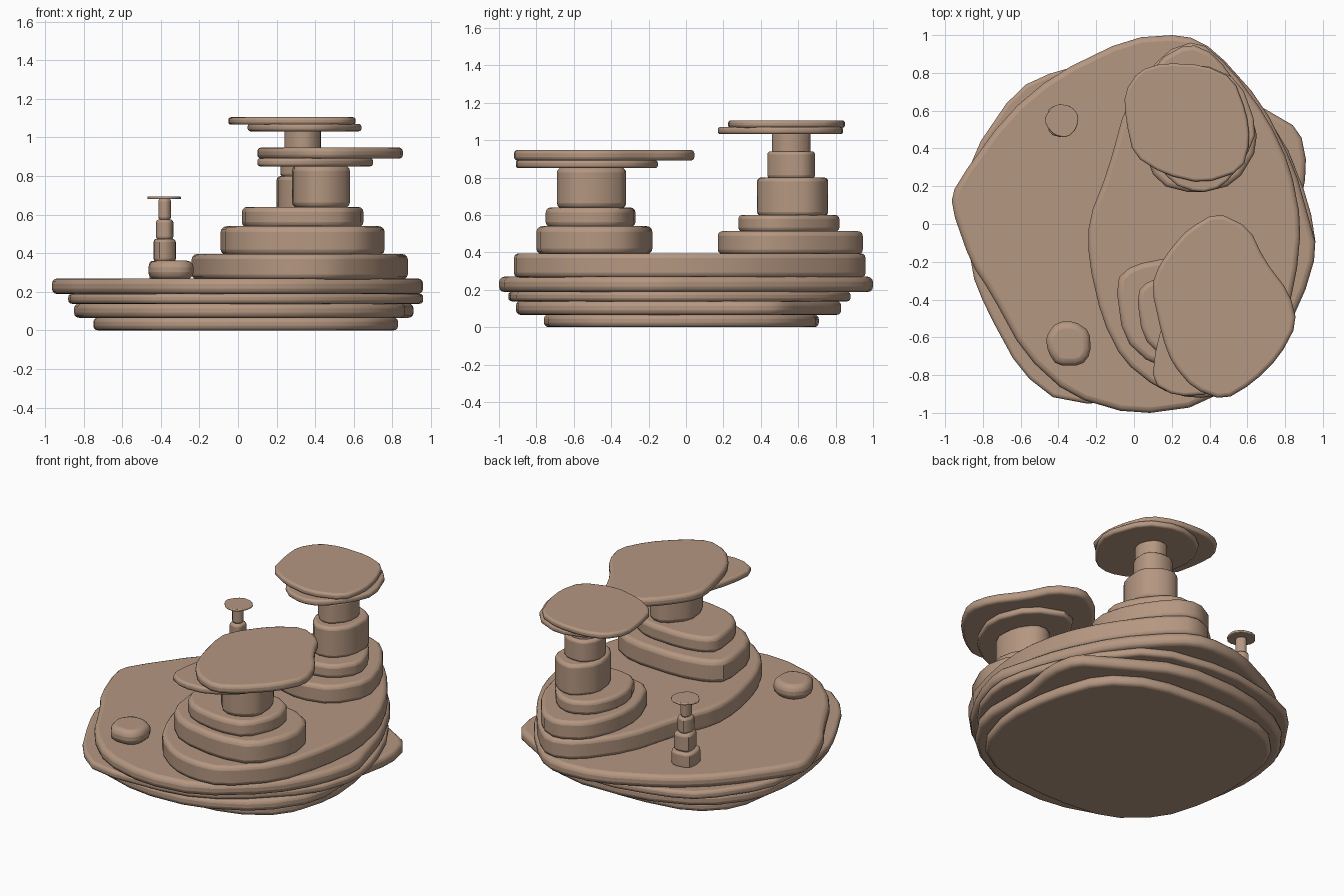
import bpy, bmesh, math, random

random.seed(4)
stone = bpy.data.materials.new("sandstone")
stone.diffuse_color = (0.46, 0.31, 0.22, 1)


def slab(name, pts, box, z0, z1, bevel=0.36, cut=0.22):
    """Rounded-edge stone layer: soft-cornered outline fitted to box (x0, x1, y0, y1)."""
    soft = []
    for i, a in enumerate(pts):
        b = pts[(i + 1) % len(pts)]
        for t in (cut, 1 - cut):
            soft.append((a[0] + (b[0] - a[0]) * t, a[1] + (b[1] - a[1]) * t))
    xs, ys = [p[0] for p in soft], [p[1] for p in soft]

    def fit(v, vals, lo, hi):
        return lo + (v - min(vals)) / (max(vals) - min(vals)) * (hi - lo)
    bm = bmesh.new()
    face = bm.faces.new([bm.verts.new((fit(x, xs, box[0], box[1]),
                                       fit(y, ys, box[2], box[3]), z0)) for x, y in soft])
    top = bmesh.ops.extrude_face_region(bm, geom=[face])["geom"]
    bmesh.ops.translate(bm, verts=[v for v in top if isinstance(v, bmesh.types.BMVert)],
                        vec=(0, 0, z1 - z0))
    bmesh.ops.recalc_face_normals(bm, faces=bm.faces)
    mesh = bpy.data.meshes.new(name)
    bm.to_mesh(mesh)
    bm.free()
    ob = bpy.data.objects.new(name, mesh)
    bpy.context.collection.objects.link(ob)
    mesh.materials.append(stone)
    mod = ob.modifiers.new("rounded_rim", "BEVEL")
    mod.width = (z1 - z0) * bevel
    mod.segments = 3
    mod.limit_method = "ANGLE"
    mod.angle_limit = math.radians(60)
    bpy.ops.object.select_all(action="DESELECT")
    ob.select_set(True)
    bpy.context.view_layer.objects.active = ob
    bpy.ops.object.shade_smooth_by_angle(angle=math.radians(40))
    return ob


def rough(n, power=3.0):
    """Irregular squarish ring of n points for blocks and pebbles."""
    ring = []
    for i in range(n):
        a = 2 * math.pi * (i + random.uniform(0.3, 0.7)) / n
        c, s = math.cos(a), math.sin(a)
        r = (abs(c) ** power + abs(s) ** power) ** (-1 / power) * random.uniform(0.93, 1.05)
        ring.append((r * c, r * s))
    return ring


# Base plates
slab("base_plate_1", [(-0.75, 0.1), (-0.7, 0.45), (-0.5, 0.65), (-0.1, 0.71), (0.4, 0.68),
     (0.68, 0.5), (0.8, 0.15), (0.83, -0.2), (0.72, -0.55), (0.45, -0.72), (0, -0.76),
     (-0.4, -0.72), (-0.65, -0.5), (-0.74, -0.2)], (-0.75, 0.83, -0.76, 0.71), 0, 0.067)
slab("base_plate_2", [(-0.85, 0.1), (-0.8, 0.4), (-0.6, 0.66), (-0.2, 0.82), (0.3, 0.83),
     (0.7, 0.6), (0.87, 0.5), (0.91, 0.3), (0.85, 0), (0.86, -0.4), (0.66, -0.7),
     (0.3, -0.89), (-0.1, -0.91), (-0.5, -0.78), (-0.75, -0.45), (-0.82, -0.2)],
     (-0.85, 0.91, -0.91, 0.83), 0.065, 0.14)
slab("base_plate_3", [(-0.86, 0.35), (-0.62, 0.7), (-0.4, 0.8), (0, 0.88), (0.5, 0.8),
     (0.78, 0.45), (0.92, 0.1), (0.96, -0.15), (0.86, -0.45), (0.5, -0.8), (0.2, -0.93),
     (-0.38, -0.95), (-0.6, -0.78), (-0.78, -0.45), (-0.86, -0.25), (-0.88, 0.1)],
     (-0.88, 0.96, -0.95, 0.88), 0.138, 0.19)
slab("base_plate_4", [(-0.965, 0.1), (-0.94, 0.21), (-0.67, 0.58), (-0.42, 0.79), (-0.03, 0.98),
     (0.26, 1.0), (0.42, 0.92), (0.67, 0.64), (0.84, 0.3), (0.91, 0.05), (0.96, -0.13),
     (0.88, -0.4), (0.72, -0.67), (0.37, -0.95), (0, -1), (-0.34, -0.9), (-0.58, -0.68),
     (-0.76, -0.35), (-0.86, -0.2)], (-0.965, 0.96, -1, 1), 0.188, 0.27)

# Long terrace under both towers
slab("terrace", [(-0.05, 0.63), (-0.15, 0.27), (-0.25, 0.02), (-0.25, -0.2), (-0.18, -0.5),
     (-0.07, -0.72), (0.12, -0.87), (0.3, -0.92), (0.5, -0.9), (0.75, -0.65), (0.85, -0.3),
     (0.88, 0), (0.82, 0.3), (0.7, 0.55), (0.5, 0.82), (0.33, 0.96), (0.15, 0.9)],
     (-0.24, 0.88, -0.92, 0.96), 0.265, 0.395, 0.2)

# Front tower: steps, column, two cap stones
step = [(-0.09, -0.3), (0, -0.22), (0.2, -0.18), (0.55, -0.2), (0.72, -0.3), (0.76, -0.5),
        (0.64, -0.76), (0.4, -0.8), (0.1, -0.74), (-0.05, -0.6)]
slab("front_step_low", step, (-0.09, 0.76, -0.8, -0.18), 0.39, 0.54, 0.2)
slab("front_step_high", step, (0.02, 0.65, -0.75, -0.27), 0.535, 0.64, 0.25)
slab("front_column", rough(8), (0.28, 0.58, -0.69, -0.32), 0.635, 0.855, 0.13)
slab("front_cap_low", [(0.1, -0.84), (0.12, -0.65), (0.2, -0.4), (0.35, -0.15), (0.6, -0.25),
     (0.7, -0.5), (0.6, -0.75), (0.4, -0.9), (0.22, -0.91)],
     (0.1, 0.7, -0.91, -0.15), 0.85, 0.893)
slab("front_cap_top", [(0.44, 0.05), (0.61, -0.03), (0.69, -0.2), (0.82, -0.37), (0.86, -0.53),
     (0.77, -0.7), (0.63, -0.84), (0.48, -0.93), (0.32, -0.87), (0.21, -0.74), (0.16, -0.61),
     (0.1, -0.34), (0.14, -0.23), (0.21, -0.13), (0.29, -0.04)],
     (0.1, 0.855, -0.92, 0.045), 0.89, 0.948)

# Back tower: steps, three-block column, two cap stones
step = [(0.03, 0.45), (0.12, 0.22), (0.32, 0.17), (0.52, 0.22), (0.64, 0.42), (0.58, 0.65),
        (0.42, 0.88), (0.28, 0.94), (0.12, 0.85), (0.04, 0.65)]
slab("back_step_low", step, (0.03, 0.65, 0.17, 0.945), 0.39, 0.513, 0.2)
slab("back_step_high", step, (0.08, 0.57, 0.28, 0.82), 0.51, 0.6, 0.25)
slab("back_column_1", rough(8), (0.2, 0.5, 0.38, 0.76), 0.595, 0.8, 0.1)
slab("back_column_2", rough(8), (0.22, 0.45, 0.435, 0.69), 0.795, 0.94, 0.12)
slab("back_column_3", rough(8), (0.24, 0.43, 0.46, 0.665), 0.93, 1.04, 0.1)
slab("back_cap_low", [(0.64, 0.5), (0.58, 0.35), (0.46, 0.2), (0.34, 0.17), (0.2, 0.22),
     (0.08, 0.4), (0.05, 0.6), (0.15, 0.78), (0.35, 0.84), (0.55, 0.75)],
     (0.05, 0.64, 0.17, 0.84), 1.032, 1.07)
slab("back_cap_top", [(-0.05, 0.7), (0.03, 0.82), (0.16, 0.86), (0.37, 0.85), (0.53, 0.78),
     (0.6, 0.6), (0.62, 0.45), (0.58, 0.29), (0.37, 0.22), (0.16, 0.27), (0, 0.37),
     (-0.04, 0.55)], (-0.05, 0.61, 0.225, 0.85), 1.066, 1.105)

# Small pillar and loose pebble on the plate
for i, (rx, ry, z0, z1) in enumerate([(0.08, 0.085, 0.26, 0.36), (0.058, 0.065, 0.355, 0.475),
                                      (0.045, 0.05, 0.47, 0.575), (0.033, 0.036, 0.57, 0.685)]):
    slab(f"pillar_block_{i + 1}", rough(7), (-0.38 - rx, -0.38 + rx, 0.545 - ry, 0.545 + ry),
         z0, z1, 0.15)
slab("pillar_cap", rough(8, 2), (-0.47, -0.295, 0.46, 0.635), 0.68, 0.694)
slab("pebble", rough(8, 2.5), (-0.465, -0.23, -0.75, -0.515), 0.265, 0.362, 0.38)
